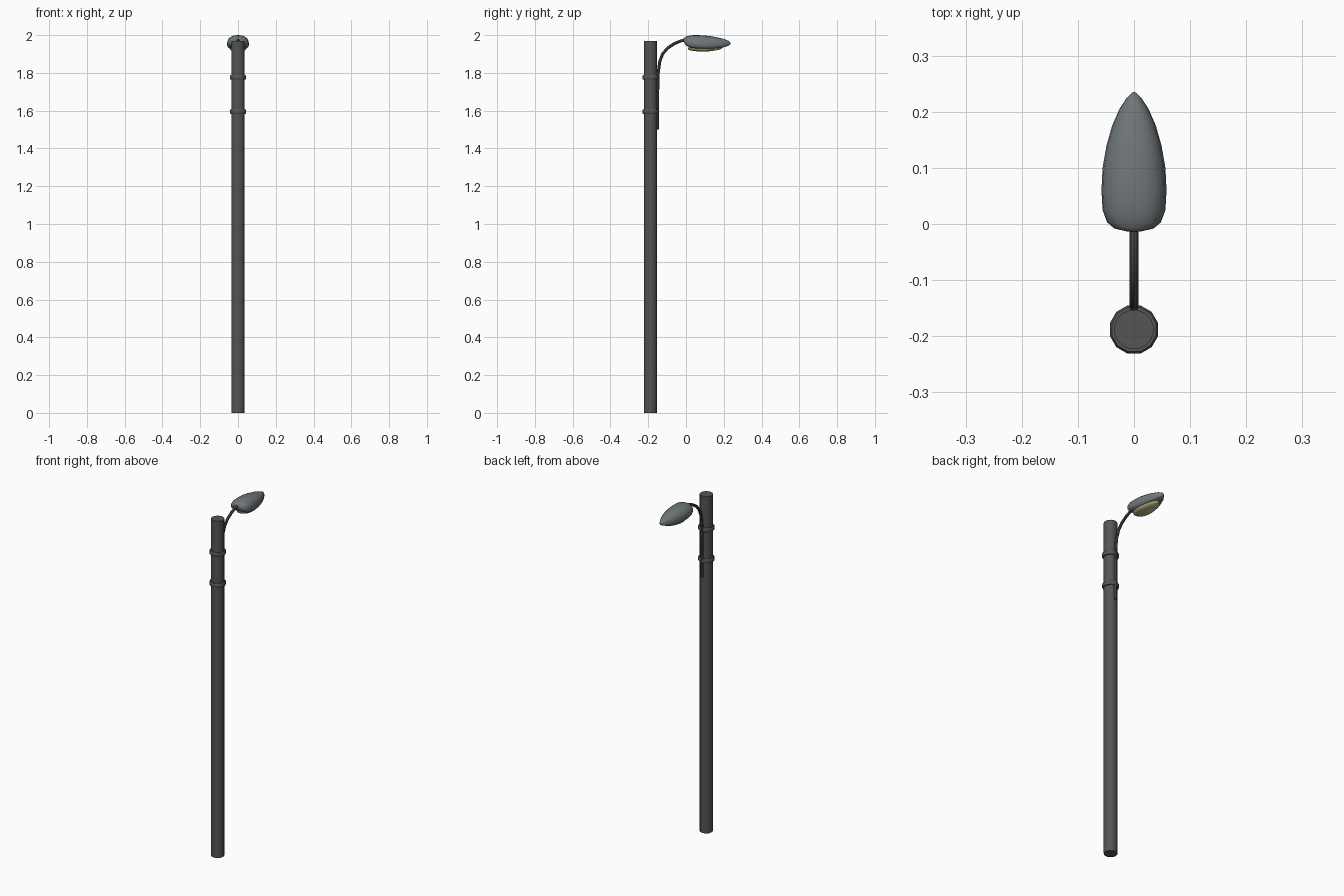
import bpy, bmesh, math
from mathutils import Vector

if "Cube" in bpy.data.objects:
    bpy.data.objects.remove(bpy.data.objects["Cube"])

POLE_Y = -0.188


def material(name, rgb):
    m = bpy.data.materials.new(name)
    m.diffuse_color = (*rgb, 1)
    m.use_nodes = True
    m.node_tree.nodes["Principled BSDF"].inputs["Base Color"].default_value = m.diffuse_color
    return m


dark = material("dark_metal", (0.09, 0.09, 0.085))
grey = material("head_grey", (0.16, 0.18, 0.19))
glass = material("pale_yellow_glass", (0.5, 0.47, 0.25))


def loft(name, rings, mat, angle=40):
    """Skin a list of closed rings and cap both ends."""
    bm = bmesh.new()
    vs = [[bm.verts.new(p) for p in r] for r in rings]
    n = len(vs[0])
    for a, b in zip(vs, vs[1:]):
        for i in range(n):
            j = (i + 1) % n
            bm.faces.new((a[i], a[j], b[j], b[i]))
    bm.faces.new(vs[0])
    bm.faces.new(vs[-1])
    bmesh.ops.recalc_face_normals(bm, faces=bm.faces)
    me = bpy.data.meshes.new(name)
    bm.to_mesh(me)
    bm.free()
    ob = bpy.data.objects.new(name, me)
    bpy.context.collection.objects.link(ob)
    me.materials.append(mat)
    bpy.ops.object.select_all(action='DESELECT')
    ob.select_set(True)
    bpy.context.view_layer.objects.active = ob
    bpy.ops.object.shade_smooth_by_angle(angle=math.radians(angle))
    return ob


def lathe(name, profile, sides, mat):
    rings = [[(r * math.cos(2 * math.pi * (i + .5) / sides),
               POLE_Y + r * math.sin(2 * math.pi * (i + .5) / sides), z)
              for i in range(sides)] for r, z in profile]
    return loft(name, rings, mat)


# Pole
lathe("pole", [(0.0355, 0), (0.0355, 1.97)], 16, dark)

# Two clamp bands holding the arm
for label, z in (("lower", 1.595), ("upper", 1.776)):
    lathe(label + "_clamp", [(0.034, z - 0.012), (0.041, z - 0.012), (0.0445, z - 0.007),
                             (0.0445, z + 0.007), (0.041, z + 0.012), (0.034, z + 0.012)], 12, dark)

# Curved arm tube in the YZ plane
path = [(-0.150, 1.50), (-0.150, 1.70), (-0.147, 1.80), (-0.139, 1.86), (-0.124, 1.90),
        (-0.098, 1.931), (-0.062, 1.955), (-0.025, 1.970), (0.015, 1.976)]
rings = []
for i, (y, z) in enumerate(path):
    a, b = path[max(i - 1, 0)], path[min(i + 1, len(path) - 1)]
    t = Vector((0, b[0] - a[0], b[1] - a[1])).normalized()
    side = t.cross(Vector((1, 0, 0)))
    rings.append([Vector((0, y, z)) + 0.008 * (math.cos(k * math.pi / 4) * Vector((1, 0, 0))
                 + math.sin(k * math.pi / 4) * side) for k in range(8)])
loft("arm", rings, dark)

# Lamp head: (y, half width, top z, rim z), domed over a flatter underside
sections = [(-0.013, 0.014, 1.984, 1.966), (-0.008, 0.035, 1.988, 1.955), (0.003, 0.048, 1.993, 1.943),
            (0.025, 0.056, 1.999, 1.932), (0.060, 0.058, 2.000, 1.926), (0.100, 0.056, 1.998, 1.924),
            (0.140, 0.049, 1.993, 1.926), (0.175, 0.039, 1.986, 1.931), (0.205, 0.026, 1.978, 1.937),
            (0.225, 0.013, 1.970, 1.944), (0.235, 0.002, 1.959, 1.952)]
rings = []
for y, w, top, low in sections:
    mid = low + 0.36 * (top - low)
    ring = []
    for k in range(20):
        c, s = math.cos(k * math.pi / 10), math.sin(k * math.pi / 10)
        e = 0.85 if s > 0 else 0.5
        x = w * math.copysign(abs(c) ** e, c)
        z = mid + (top - mid) * s ** 0.9 if s > 0 else mid - (mid - low) * abs(s) ** 0.7
        ring.append((x, y, z))
    rings.append(ring)
loft("lamp_head", rings, grey, 60)

# Shallow glass lens bulging below the head
lens = []
for f, z in ((1.0, 1.935), (0.98, 1.925), (0.85, 1.919), (0.6, 1.915), (0.2, 1.913)):
    ring = []
    for k in range(20):
        c, s = math.cos(k * math.pi / 10), math.sin(k * math.pi / 10)
        ring.append((0.044 * f * c * (1 - 0.18 * s), 0.102 + 0.092 * f * s, z + 0.006 * f * max(s, 0)))
    lens.append(ring)
loft("lens", lens, glass, 60)
